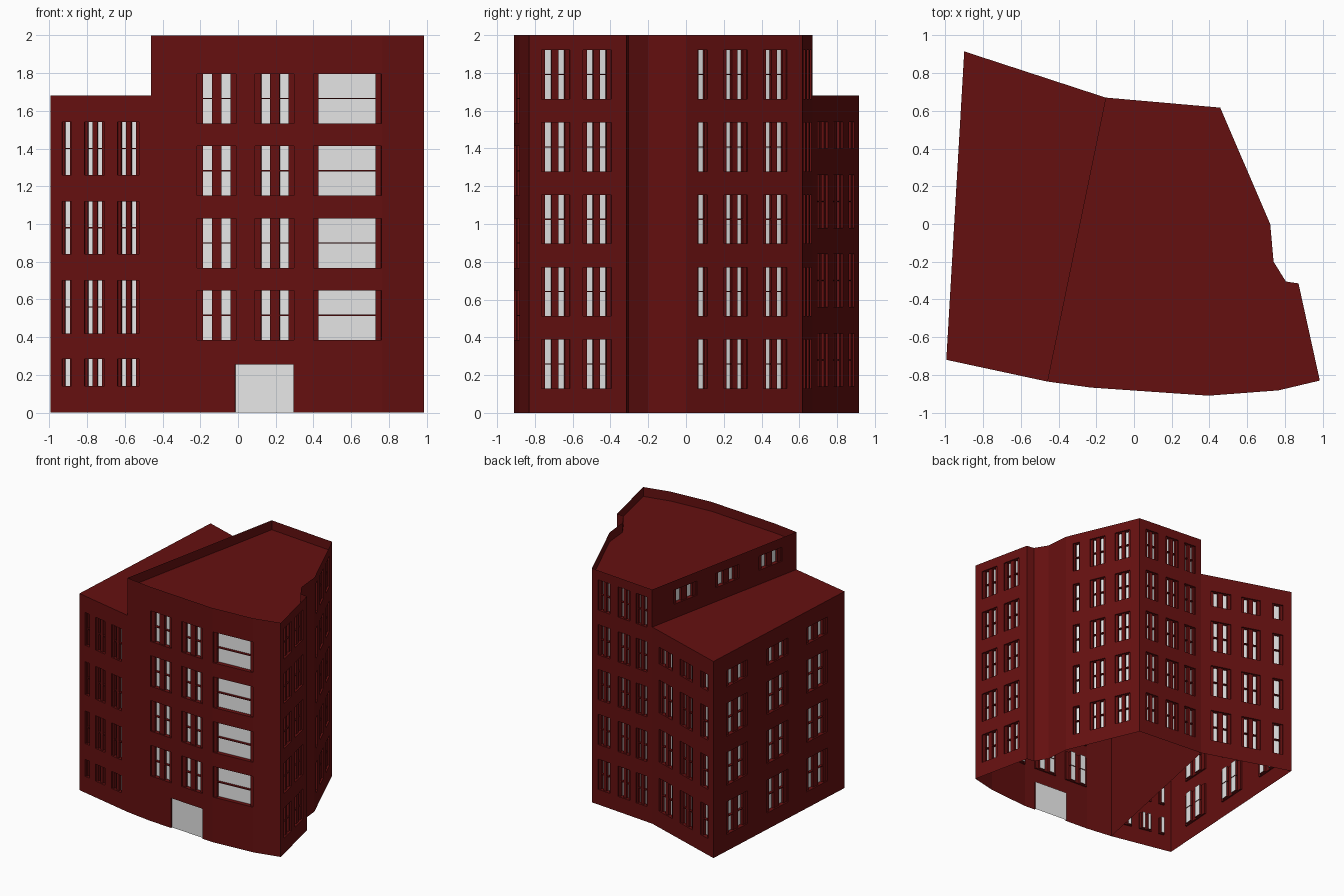
import bpy
import bmesh
from mathutils import Vector

cube = bpy.data.objects.get("Cube")
if cube:
    bpy.data.objects.remove(cube, do_unlink=True)


def make_material(name, color):
    mat = bpy.data.materials.new(name)
    mat.use_nodes = True
    mat.diffuse_color = color
    mat.node_tree.nodes["Principled BSDF"].inputs["Base Color"].default_value = color
    return mat


RED = make_material("dark red wall", (0.13, 0.005, 0.005, 1))
GLASS = make_material("pale grey glass", (0.8, 0.8, 0.8, 1))

FRAME_DEPTH, PANE_DEPTH, BAR = 0.013, 0.036, 0.003
DOUBLE = ((0.15, 0.38), (0.62, 0.85))
SINGLE = ((0.22, 0.78),)
WIDE = ((0.08, 0.92),)
TALL, LOW, ROOF = 2.0, 1.68, 1.92


def finish(bm, name):
    mesh = bpy.data.meshes.new(name)
    bmesh.ops.remove_doubles(bm, verts=bm.verts, dist=0.0001)
    bm.to_mesh(mesh)
    bm.free()
    mesh.materials.append(RED)
    mesh.materials.append(GLASS)
    obj = bpy.data.objects.new(name, mesh)
    bpy.context.collection.objects.link(obj)
    return obj


def window_rects(a, b, panes, z0, z1):
    """Recessed frame, deeper panes and a thin cross bar."""
    rects = [(a, b, z0, z1, FRAME_DEPTH, 0)]
    for f0, f1 in panes:
        rects.append((a + (b - a) * f0, a + (b - a) * f1, z0, z1, PANE_DEPTH, 1))
    if z1 - z0 > 0.2:
        mid = (z0 + z1) / 2
        rects.append((a, b, mid - BAR, mid + BAR, FRAME_DEPTH, 0))
    return rects


def wall(name, p, q, height, groups=(), rows=(), axis=None, door=None):
    """Wall from p to q; groups are spans along an axis, or fractions if none."""
    p, q = Vector((*p, 0)), Vector((*q, 0))
    length = (q - p).length
    u = (q - p) / length
    inward = Vector((-u.y, u.x, 0))

    def along(v):
        return v * length if axis is None else (v - p[axis]) / u[axis]

    rects = []
    for start, end, panes in groups:
        for z0, z1 in rows:
            rects += window_rects(along(start), along(end), panes, z0, z1)
    if door:
        rects.append((along(door[0]), along(door[1]), 0, door[2], FRAME_DEPTH, 1))

    # Height-field grid: each cell has a recess depth and a material
    ss = sorted({0, length, *(round(v, 5) for r in rects for v in r[:2])})
    zs = sorted({0, height, *(round(v, 5) for r in rects for v in r[2:4])})

    def cell(i, j):
        s, z = (ss[i] + ss[i + 1]) / 2, (zs[j] + zs[j + 1]) / 2
        found = (0, 0)
        for r in rects:
            if r[0] < s < r[1] and r[2] < z < r[3]:
                found = r[4:]
        return found

    bm = bmesh.new()

    def quad(corners, index):
        verts = [bm.verts.new(p + u * s + inward * d + Vector((0, 0, z))) for s, z, d in corners]
        bm.faces.new(verts).material_index = index

    ni, nj = len(ss) - 1, len(zs) - 1
    cells = {(i, j): cell(i, j) for i in range(ni) for j in range(nj)}
    for (i, j), (d, index) in cells.items():
        s0, s1, z0, z1 = ss[i], ss[i + 1], zs[j], zs[j + 1]
        quad([(s0, z0, d), (s1, z0, d), (s1, z1, d), (s0, z1, d)], index)
        # Jambs, sills and lintels where depth changes
        e = cells.get((i + 1, j), (d, 0))[0]
        if e != d:
            quad([(s1, z0, d), (s1, z0, e), (s1, z1, e), (s1, z1, d)], 0)
        e = cells.get((i, j + 1), (d, 0))[0]
        if e != d:
            quad([(s0, z1, d), (s1, z1, d), (s1, z1, e), (s0, z1, e)], 0)
    return finish(bm, name)


def roof(name, outline, z):
    bm = bmesh.new()
    bm.faces.new([bm.verts.new((x, y, z)) for x, y in outline])
    return finish(bm, name)


def floors(first, pitch, height, count):
    return [(first + pitch * k, first + pitch * k + height) for k in range(count)]


# Footprint corners, counter-clockwise from above
front_joint, back_joint = (-0.46, -0.835), (-0.15, 0.67)
tall_plan = [front_joint, (-0.23, -0.867), (0.395, -0.91), (0.765, -0.882),
             (0.985, -0.83), (0.872, -0.315), (0.805, -0.305), (0.74, -0.2),
             (0.722, 0.0), (0.457, 0.617), back_joint]
low_plan = [(-0.995, -0.72), front_joint, back_joint, (-0.9, 0.915)]

front_rows = floors(0.385, 0.383, 0.262, 4)
side_rows = floors(0.13, 0.383, 0.258, 5)
low_front_rows = [(0.14, 0.285)] + floors(0.42, 0.42, 0.28, 3)
low_back_rows = floors(0.14, 0.42, 0.28, 3) + [(1.40, 1.54)]

# Windows for each tall wall that has them: groups, rows, axis, door
tall_windows = {
    1: ([(-0.218, -0.01, DOUBLE), (0.09, 0.298, DOUBLE)], front_rows, 0, (-0.015, 0.295, 0.255)),
    2: ([(0.4, 0.76, WIDE)], front_rows, 0),
    4: ([(-0.765, -0.615, DOUBLE), (-0.545, -0.395, DOUBLE)], side_rows, 1),
    8: ([(0.06, 0.115, SINGLE), (0.2, 0.325, DOUBLE), (0.41, 0.535, DOUBLE)], side_rows, 1),
    9: ([(0.1, 0.3, DOUBLE), (0.43, 0.63, DOUBLE), (0.73, 0.91, DOUBLE)], side_rows),
    10: ([(0.15, 0.31, DOUBLE), (0.44, 0.6, DOUBLE), (0.74, 0.9, DOUBLE)], [(1.8, 1.92)]),
}
tall_names = ["front_end_wall", "front_entrance_wall", "front_wide_window_wall",
              "front_corner_wall", "left_front_wall", "notch_front_wall",
              "notch_slanted_wall", "notch_back_wall", "left_back_wall",
              "tall_back_wall", "partition_wall"]
for k, name in enumerate(tall_names):
    wall(name, tall_plan[k], tall_plan[(k + 1) % len(tall_plan)], TALL, *tall_windows.get(k, ()))

# Low wing walls
wall("low_front_wall", low_plan[0], front_joint, LOW,
     [(-0.932, -0.882, SINGLE), (-0.815, -0.708, DOUBLE), (-0.64, -0.525, DOUBLE)],
     low_front_rows, 0)
wall("low_back_wall", back_joint, low_plan[3], LOW,
     [(0.11, 0.33, DOUBLE), (0.45, 0.66, DOUBLE), (0.79, 0.91, SINGLE)], low_back_rows)
wall("low_right_wall", low_plan[3], low_plan[0], LOW,
     [(0.1, 0.26, DOUBLE), (0.41, 0.57, DOUBLE), (0.71, 0.87, DOUBLE)], low_back_rows)

# Roofs: the tall one sits below its parapet
roof("tall_roof", tall_plan, ROOF)
roof("low_roof", low_plan, LOW)
